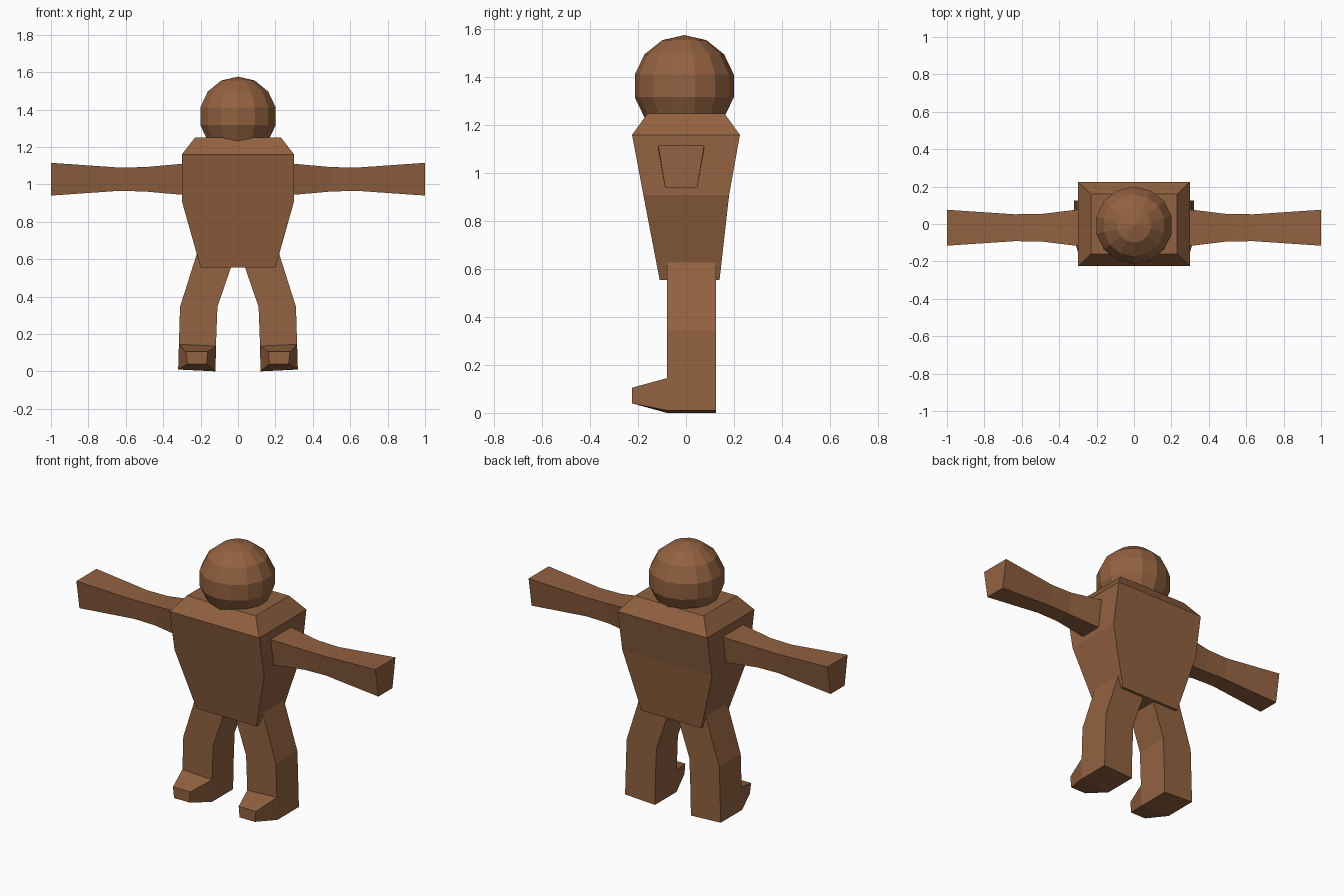
import bpy, bmesh, math
from mathutils import Matrix

if "Cube" in bpy.data.objects:
    bpy.data.objects.remove(bpy.data.objects["Cube"])

brown = bpy.data.materials.new("clay_brown")
brown.diffuse_color = (0.29, 0.122, 0.052, 1)
brown.use_nodes = True
brown.node_tree.nodes["Principled BSDF"].inputs["Base Color"].default_value = brown.diffuse_color


def finish(name, bm, mirror=False):
    bmesh.ops.recalc_face_normals(bm, faces=bm.faces)
    mesh = bpy.data.meshes.new(name)
    bm.to_mesh(mesh)
    bm.free()
    mesh.materials.append(brown)
    obj = bpy.data.objects.new(name, mesh)
    bpy.context.collection.objects.link(obj)
    if mirror:
        mod = obj.modifiers.new("mirror", 'MIRROR')
        mod.use_axis[0] = True
        mod.use_mirror_merge = False
    return obj


def bridge(bm, a, b):
    for i in range(4):
        j = (i + 1) % 4
        bm.faces.new((a[i], a[j], b[j], b[i]))


def loft(bm, rings):
    """Skin a row of four-cornered sections and close both ends."""
    loops = [[bm.verts.new(p) for p in ring] for ring in rings]
    for a, b in zip(loops, loops[1:]):
        bridge(bm, a, b)
    bm.faces.new(loops[0])
    bm.faces.new(loops[-1])
    return loops


def rect(x0, x1, y0, y1, z):
    return [(x0, y0, z), (x1, y0, z), (x1, y1, z), (x0, y1, z)]


# Torso: wide shoulders, tapered waist, bevelled top
bm = bmesh.new()
loft(bm, [rect(-x, x, y0, y1, z) for x, y0, y1, z in (
    (0.20, -0.11, 0.14, 0.555), (0.30, -0.178, 0.18, 0.91),
    (0.30, -0.225, 0.225, 1.16), (0.23, -0.16, 0.16, 1.25))])
finish("torso", bm)

# Head: faceted ball
bm = bmesh.new()
bmesh.ops.create_uvsphere(bm, u_segments=14, v_segments=7, radius=0.212,
                          matrix=Matrix.Translation((0, -0.007, 1.364)))
finish("head", bm)

# Arms: section wider on top, pinched near the elbow
bm = bmesh.new()
loft(bm, [[(x, -0.02 - lo, z0), (x, -0.02 + lo, z0),
           (x, -0.02 + hi, z1), (x, -0.02 - hi, z1)] for x, lo, hi, z0, z1 in (
    (0.26, 0.07, 0.10, 0.943, 1.113), (0.32, 0.067, 0.095, 0.946, 1.108),
    (0.50, 0.052, 0.073, 0.962, 1.092), (0.64, 0.052, 0.072, 0.965, 1.09),
    (1.00, 0.067, 0.096, 0.94, 1.115))])
finish("arms", bm, mirror=True)

# Legs: bent at the knee
bm = bmesh.new()
sections = [((0.12, 0.0), (0.32, 0.01)), ((0.118, 0.135), (0.316, 0.145)),
            ((0.11, 0.345), (0.31, 0.345)), ((0.012, 0.63), (0.215, 0.645))]
loops = loft(bm, [[(a[0], -0.08, a[1]), (b[0], -0.08, b[1]),
                   (b[0], 0.125, b[1]), (a[0], 0.125, a[1])] for a, b in sections])

# Feet: tapered toe drawn out of the lower front face of each leg
ankle = [loops[0][0], loops[0][1], loops[1][1], loops[1][0]]
bm.faces.remove(bm.faces.get(ankle))
toe = [bm.verts.new((x, -0.225, z)) for x, z in (
    (0.168, 0.04), (0.27, 0.04), (0.278, 0.105), (0.162, 0.105))]
bridge(bm, ankle, toe)
bm.faces.new(toe)
finish("legs", bm, mirror=True)
